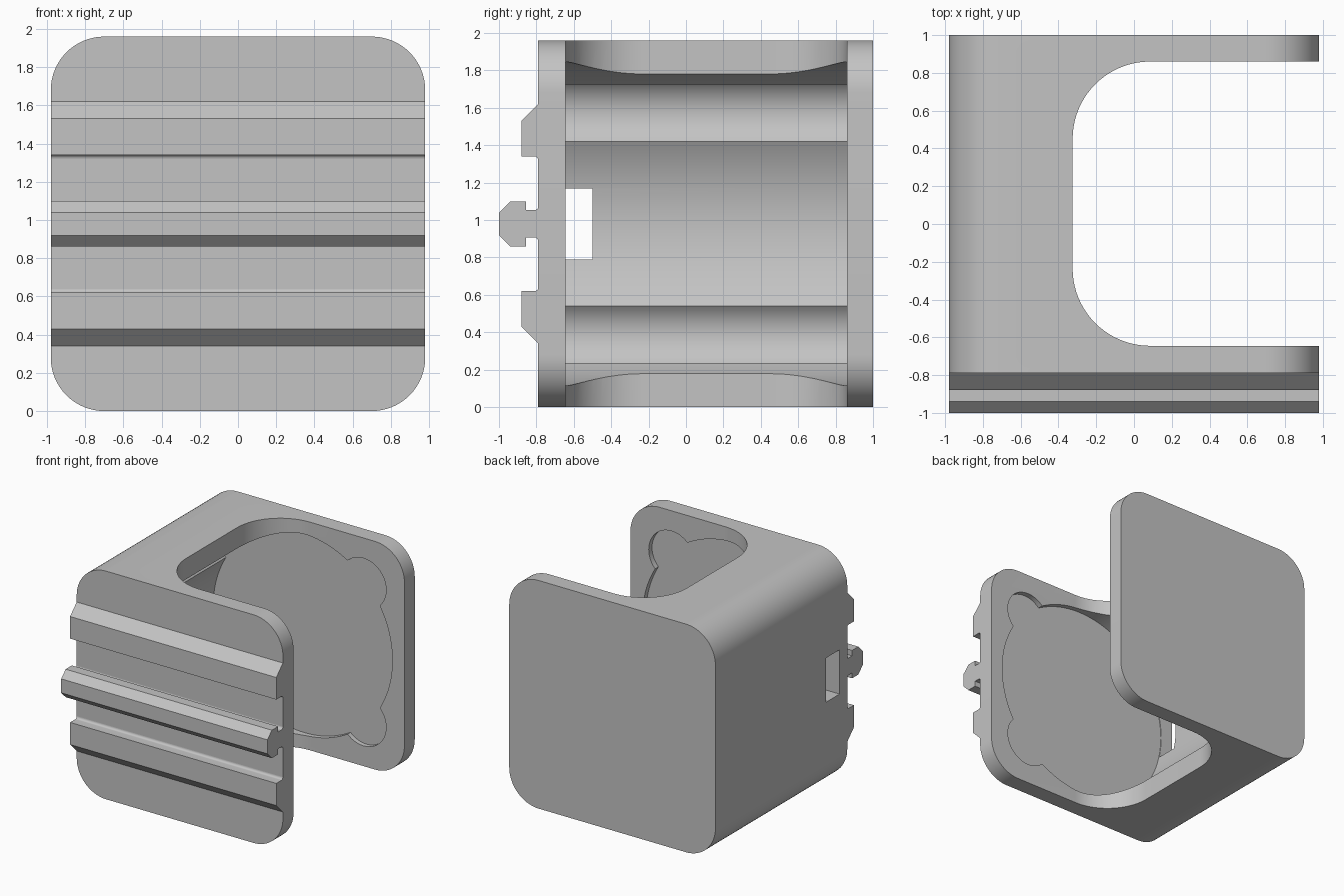
import bpy, bmesh, math
from mathutils import Vector

if "Cube" in bpy.data.objects:
    bpy.data.objects.remove(bpy.data.objects["Cube"], do_unlink=True)

MID = 0.98       # half width, and height of the bore axis
FRONT = -0.79    # front face of the body

grey = bpy.data.materials.new("plain grey")
grey.use_nodes = True
grey.diffuse_color = (0.55, 0.55, 0.55, 1)
grey.node_tree.nodes["Principled BSDF"].inputs["Base Color"].default_value = (0.55, 0.55, 0.55, 1)


def arc(cx, cy, r, start, end, steps):
    """Points along an arc, angles in degrees."""
    angles = [math.radians(start + (end - start) * i / steps) for i in range(steps + 1)]
    return [(cx + r * math.cos(a), cy + r * math.sin(a)) for a in angles]


def prism(name, outline, place, direction):
    """Extrude a 2D outline, placed in space by a function, along a direction."""
    bm = bmesh.new()
    face = bm.faces.new([bm.verts.new(place(u, v)) for u, v in outline])
    moved = bmesh.ops.extrude_face_region(bm, geom=[face])["geom"]
    bmesh.ops.translate(bm, verts=[g for g in moved if isinstance(g, bmesh.types.BMVert)],
                        vec=Vector(direction))
    bmesh.ops.recalc_face_normals(bm, faces=bm.faces)
    mesh = bpy.data.meshes.new(name)
    bm.to_mesh(mesh)
    bm.free()
    mesh.materials.append(grey)
    obj = bpy.data.objects.new(name, mesh)
    bpy.context.collection.objects.link(obj)
    return obj


def activate(obj):
    bpy.ops.object.select_all(action='DESELECT')
    obj.select_set(True)
    bpy.context.view_layer.objects.active = obj


def cut(obj, cutter):
    mod = obj.modifiers.new("cut", 'BOOLEAN')
    mod.operation, mod.solver, mod.object = 'DIFFERENCE', 'EXACT', cutter
    activate(obj)
    bpy.ops.object.modifier_apply(modifier=mod.name)
    bpy.data.objects.remove(cutter, do_unlink=True)


# Body: rounded square block running front to back
corner = 0.28
c = MID - corner
square = []
for quarter, (sx, sz) in enumerate([(1, 1), (-1, 1), (-1, -1), (1, -1)]):
    square += arc(sx * c, sz * c, corner, 90 * quarter, 90 * quarter + 90, 16)
body = prism("holder_body", square, lambda u, v: (u, FRONT, v + MID), (0, 1 - FRONT, 0))

# Bore: round chamber with a lobe at each diagonal, recessed into both plates
R, lobe, lobe_r, half = 0.865, 0.59, 0.216, 14.43
bore = []
for k in range(4):
    diag = 45 + 90 * k
    a = math.radians(diag)
    lx, lz = lobe * math.sqrt(2) * math.cos(a), lobe * math.sqrt(2) * math.sin(a)
    bore += arc(lx, lz, lobe_r, diag - 89, diag + 89, 24)
    bore += arc(0, 0, R, diag + half, diag + 90 - half, 24)[1:-1]
cut(body, prism("bore_cutter", bore, lambda u, v: (u, -0.69, v + MID), (0, 1.59, 0)))

# Side opening: rounded U through top and bottom, open to the left
opening = [(1.2, 0.86)] + arc(0.085, 0.45, 0.41, 90, 180, 20)
opening += arc(0.085, -0.235, 0.41, 180, 270, 20) + [(1.2, -0.645)]
cut(body, prism("opening_cutter", opening, lambda u, v: (u, v, -0.2), (0, 0, 2.4)))

# Slot through the closed side wall
slot = [(-0.685, 0.79), (-0.5, 0.79), (-0.5, 1.17), (-0.685, 1.17)]
cut(body, prism("slot_cutter", slot, lambda u, v: (-1.2, u, v), (0.6, 0, 0)))


# Front rails: outlines give depth in front of the body, and height from the middle
def rail(name, outline):
    return prism(name, outline, lambda u, v: (-MID, FRONT - u, v + MID), (2 * MID, 0, 0))


fillet = 0.02
upper = [(0, 0.64), (0.09, 0.55), (0.09, 0.36)] + arc(fillet, 0.34, fillet, 90, 180, 6)
neck = 0.073
tee_top = arc(fillet, neck + fillet, fillet, 180, 270, 6)
tee_top += [(0.065, neck), (0.065, 0.12), (0.15, 0.12), (0.21, 0.06)]
rails = [
    rail("upper_rail", upper),
    rail("lower_rail", [(u, -v) for u, v in upper]),
    rail("middle_tee_rail", tee_top + [(u, -v) for u, v in reversed(tee_top)]),
]

# Smooth the curves, keep the edges crisp
for obj in [body] + rails:
    activate(obj)
    bpy.ops.object.shade_smooth_by_angle(angle=math.radians(25))
